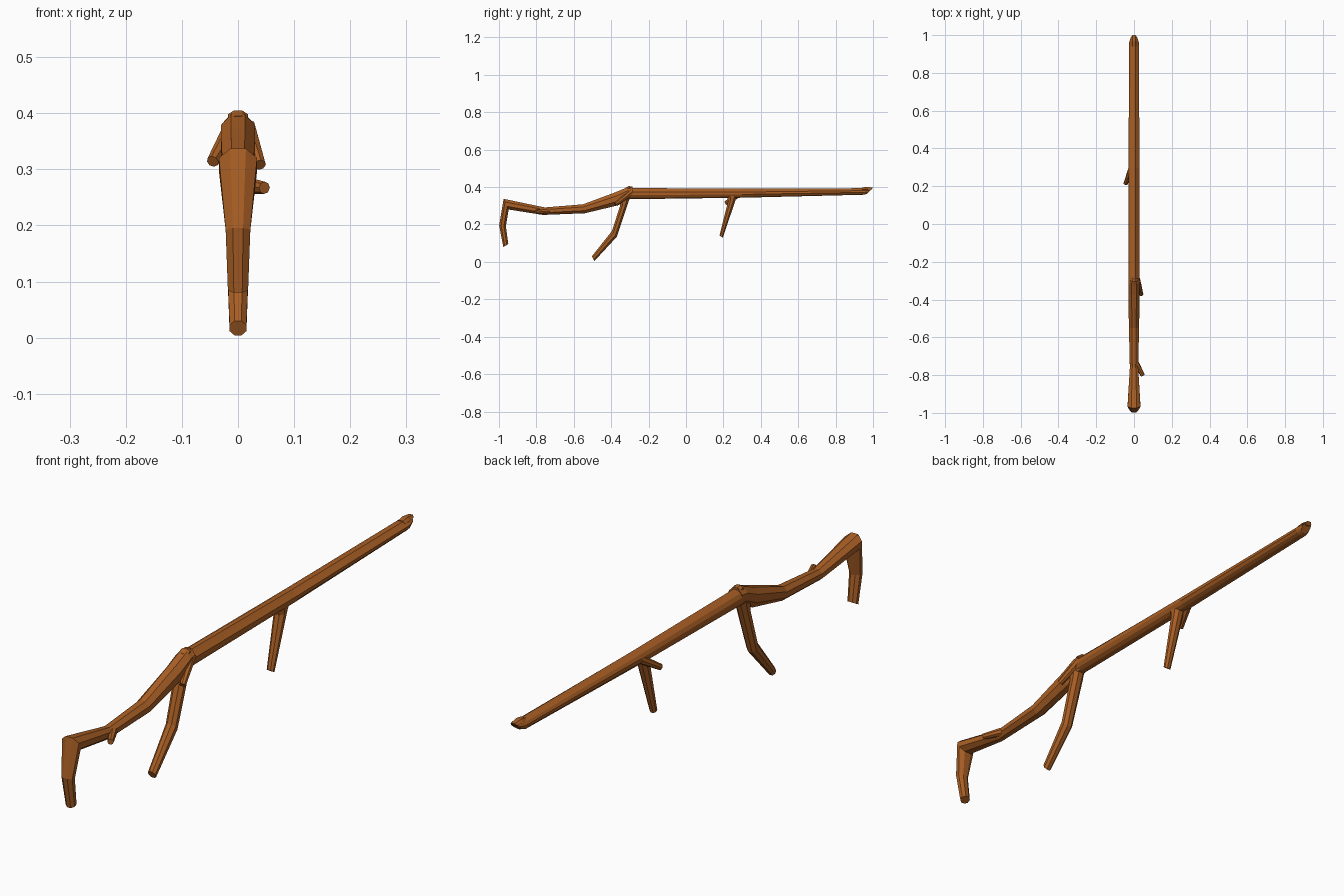
import bpy, bmesh, math
from mathutils import Vector

bark = bpy.data.materials.new("brown bark")
bark.diffuse_color = (0.40, 0.115, 0.018, 1)


def skin(name, rings):
    """Join matching rings of points into a closed, flat-shaded branch."""
    bm = bmesh.new()
    loops = [[bm.verts.new(p) for p in r] for r in rings]
    n = len(loops[0])
    for a, b in zip(loops, loops[1:]):
        for i in range(n):
            j = (i + 1) % n
            bm.faces.new((a[i], a[j], b[j], b[i]))
    bm.faces.new(loops[0])
    bm.faces.new(loops[-1])
    bmesh.ops.recalc_face_normals(bm, faces=bm.faces)
    me = bpy.data.meshes.new(name)
    bm.to_mesh(me)
    bm.free()
    me.materials.append(bark)
    ob = bpy.data.objects.new(name, me)
    bpy.context.collection.objects.link(ob)
    return ob


def branch(name, cuts, n=8, dents={}):
    """Each cut: upper edge (y, z), lower edge (y, z), half width in x."""
    rings = []
    grow = 1 / math.cos(math.pi / n)
    for y1, z1, y2, z2, hw in cuts:
        c = Vector((0, (y1 + y2) / 2, (z1 + z2) / 2))
        u = Vector((0, (y1 - y2) / 2, (z1 - z2) / 2))
        ring = []
        for i in range(n):
            t = 2 * math.pi * (i + 0.5) / n
            r = grow * dents.get(i, 1)
            ring.append(c + u * math.cos(t) * r + Vector((hw * math.sin(t) * r, 0, 0)))
        rings.append(ring)
    return skin(name, rings)


def twig(name, p, q, r1, r2, n=8):
    """Straight tapered twig from p to q."""
    p, q = Vector(p), Vector(q)
    d = (q - p).normalized()
    s = d.cross(Vector((0, 0, 1))).normalized()
    t = s.cross(d)
    ang = [2 * math.pi * i / n for i in range(n)]
    return skin(name, [[c + (s * math.cos(a) + t * math.sin(a)) * r for a in ang]
                       for c, r in ((p, r1), (q, r2))])


# long straight branch with a shallow groove and a slanted broken tip
branch("long_branch", [
    (-0.31, 0.395, -0.30, 0.335, 0.029),
    (0.30, 0.391, 0.30, 0.343, 0.029),
    (0.965, 0.394, 0.95, 0.359, 0.026),
    (0.997, 0.395, 0.968, 0.364, 0.018)], n=12, dents={1: 0.86})

# crooked rear branch ending in a downward hook
branch("rear_branch", [
    (-0.285, 0.400, -0.285, 0.338, 0.028),
    (-0.315, 0.398, -0.310, 0.333, 0.030),
    (-0.375, 0.373, -0.365, 0.302, 0.030),
    (-0.55, 0.308, -0.54, 0.260, 0.027),
    (-0.755, 0.291, -0.765, 0.251, 0.022),
    (-0.975, 0.337, -0.948, 0.280, 0.034),
    (-0.999, 0.195, -0.963, 0.190, 0.022),
    (-0.977, 0.080, -0.950, 0.095, 0.018)])

# bent lower branch
branch("lower_branch", [
    (-0.355, 0.345, -0.295, 0.350, 0.024),
    (-0.352, 0.300, -0.306, 0.325, 0.023),
    (-0.396, 0.165, -0.370, 0.134, 0.020),
    (-0.503, 0.030, -0.490, 0.004, 0.015)])

# forward lower branch
branch("forward_branch", [
    (0.215, 0.365, 0.285, 0.365, 0.024),
    (0.225, 0.325, 0.268, 0.340, 0.021),
    (0.179, 0.141, 0.197, 0.129, 0.013)])

# knot at the joint and splinter on the tip
branch("joint_knot", [
    (-0.325, 0.395, -0.315, 0.375, 0.016),
    (-0.305, 0.405, -0.300, 0.380, 0.018),
    (-0.285, 0.402, -0.285, 0.380, 0.013)])
branch("tip_splinter", [
    (0.94, 0.397, 0.94, 0.380, 0.014),
    (0.965, 0.401, 0.965, 0.380, 0.016),
    (1.0, 0.397, 0.99, 0.385, 0.012)], n=6)

# short broken twigs
twig("left_twig", (-0.015, 0.29, 0.365), (-0.045, 0.212, 0.314), 0.016, 0.011)
twig("right_twig", (0.015, -0.29, 0.375), (0.039, -0.375, 0.308), 0.017, 0.011)
twig("rear_twig", (0.010, -0.735, 0.272), (0.047, -0.803, 0.267), 0.016, 0.011)
